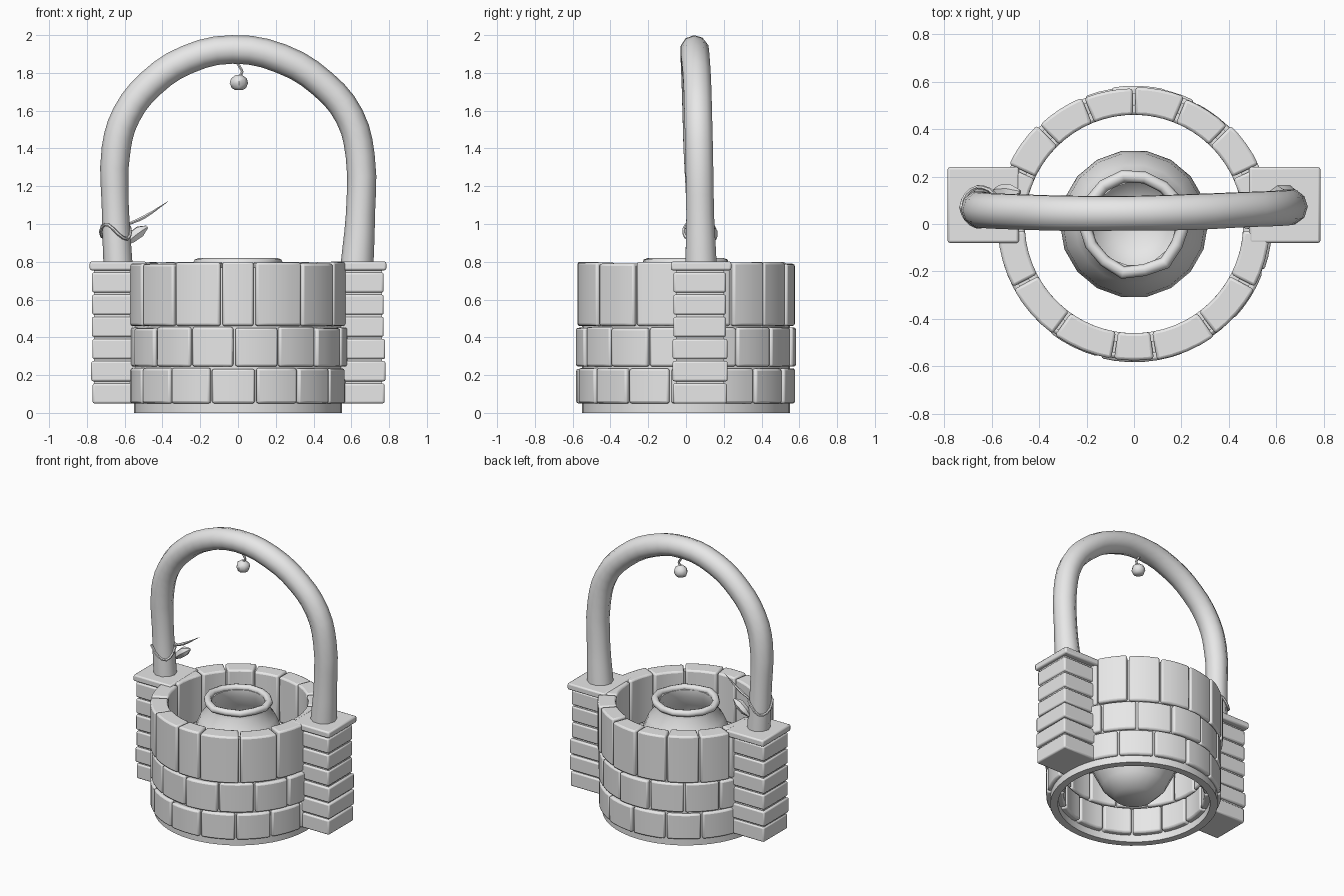
import bpy, bmesh, math, random
from mathutils import Vector

random.seed(4)
cube = bpy.data.objects.get("Cube")
if cube:
    bpy.data.objects.remove(cube, do_unlink=True)

grey = bpy.data.materials.new("pale_stone_grey")
grey.use_nodes = True
grey.diffuse_color = (0.8, 0.8, 0.8, 1)
grey.node_tree.nodes["Principled BSDF"].inputs["Base Color"].default_value = (0.8, 0.8, 0.8, 1)


def finish(name, bm, bevel=0, angle=35):
    bmesh.ops.recalc_face_normals(bm, faces=bm.faces)
    mesh = bpy.data.meshes.new(name)
    bm.to_mesh(mesh)
    bm.free()
    mesh.materials.append(grey)
    obj = bpy.data.objects.new(name, mesh)
    bpy.context.collection.objects.link(obj)
    if bevel:
        mod = obj.modifiers.new("worn_edges", "BEVEL")
        mod.width, mod.segments = bevel, 2
        mod.limit_method, mod.angle_limit = "ANGLE", math.radians(40)
    smooth(obj, angle)
    return obj


def smooth(obj, angle):
    bpy.ops.object.select_all(action="DESELECT")
    obj.select_set(True)
    bpy.context.view_layer.objects.active = obj
    bpy.ops.object.shade_smooth_by_angle(angle=math.radians(angle))


def lathe(name, profile, steps, closed=False, angle=50, wobble=0):
    """Spin an (r, z) profile round the z axis."""
    bm = bmesh.new()
    rings = []
    for i in range(steps):
        a = math.tau * i / steps
        k = 1 + random.uniform(-wobble, wobble)
        rings.append([bm.verts.new((r * k * math.cos(a), r * k * math.sin(a), z)) for r, z in profile])
    count = len(profile)
    for i in range(steps):
        p, q = rings[i], rings[(i + 1) % steps]
        for j in range(count if closed else count - 1):
            k = (j + 1) % count
            bm.faces.new((p[j], p[k], q[k], q[j]))
    if not closed:
        for j in (0, -1):
            bm.faces.new([ring[j] for ring in rings])
    return finish(name, bm, angle=angle)


def curved_stone(bm, start, end, z0, z1, outer, inner=0.46, steps=4):
    """Wall stone between two bearings in degrees, measured from the front."""
    rings = []
    for i in range(steps + 1):
        a = math.radians(start + (end - start) * i / steps)
        rings.append([bm.verts.new((r * math.sin(a), -r * math.cos(a), z))
                      for r, z in ((inner, z0), (outer, z0), (outer, z1), (inner, z1))])
    for p, q in zip(rings, rings[1:]):
        for j in range(4):
            k = (j + 1) % 4
            bm.faces.new((p[j], p[k], q[k], q[j]))
    bm.faces.new(rings[0])
    bm.faces.new(rings[-1])


def stone_row(name, joints, z0, z1, jitter):
    bm = bmesh.new()
    for a, b in zip(joints, joints[1:]):
        curved_stone(bm, a + 0.6, b - 0.6, z0, z1 - random.uniform(0, jitter),
                     0.575 + random.uniform(-0.006, 0.008))
    return finish(name, bm, bevel=0.012)


def box(bm, low, high):
    made = bmesh.ops.create_cube(bm, size=1)["verts"]
    for v in made:
        v.co = Vector([lo + (hi - lo) * (c + 0.5) for lo, hi, c in zip(low, high, v.co)])


def tube(name, points, depth, sides=3, curve_steps=3):
    """Round tube through (x, y, z, thickness) points."""
    curve = bpy.data.curves.new(name, "CURVE")
    curve.dimensions = "3D"
    curve.bevel_depth, curve.bevel_resolution = depth, sides
    curve.use_fill_caps = True
    curve.resolution_u = curve_steps
    spline = curve.splines.new("BEZIER")
    spline.bezier_points.add(len(points) - 1)
    for bp, (x, y, z, r) in zip(spline.bezier_points, points):
        bp.co, bp.radius = (x, y, z), r
        bp.handle_left_type = bp.handle_right_type = "AUTO"
    curve.materials.append(grey)
    obj = bpy.data.objects.new(name, curve)
    bpy.context.collection.objects.link(obj)
    bpy.ops.object.select_all(action="DESELECT")
    obj.select_set(True)
    bpy.context.view_layer.objects.active = obj
    bpy.ops.object.convert(target="MESH")
    smooth(bpy.context.view_layer.objects.active, 50)


# Round wall: mortar shell and three courses of stones
lathe("mortar_shell", [(0.5, 0), (0.55, 0), (0.55, 0.77), (0.5, 0.77)], 48, closed=True)
stone_row("bottom_stones", [9.5 + 24 * i for i in range(16)], 0.05, 0.238, 0.006)
stone_row("middle_stones", [-2 + 24 * i for i in range(16)], 0.245, 0.455, 0.006)
half = [9, 36, 62, 87, 115, 136, 158]
top_joints = [-a for a in reversed(half)] + half
stone_row("top_stones", [-180] + top_joints + [180], 0.46, 0.8, 0.012)

# Side pillars of stacked slabs with a cap
for side, name in ((-1, "right_pillar"), (1, "left_pillar")):
    bm = bmesh.new()

    def slab(x0, x1, y0, y1, z0, z1):
        xs = sorted((side * x0, side * x1))
        box(bm, (xs[0], y0, z0), (xs[1], y1, z1))

    for i in range(6):
        z = 0.05 + 0.1175 * i
        d = random.uniform(0, 0.012)
        slab(0.5, 0.782 - d, -0.072 + d / 2, 0.222 - d, z, z + 0.106)
    slab(0.485, 0.785, -0.08, 0.24, 0.755, 0.801)
    finish(name, bm, bevel=0.01)
    bm = bmesh.new()
    slab(0.52, 0.762, -0.052, 0.2, 0.06, 0.77)
    finish(name + "_core", bm)

# Clay jar inside the wall, with a thick rolled rim
lathe("jar", [(0.13, 0.05), (0.21, 0.13), (0.28, 0.27), (0.312, 0.43), (0.3, 0.56), (0.25, 0.68),
              (0.2, 0.745), (0.2, 0.79), (0.175, 0.79), (0.175, 0.74), (0.22, 0.66), (0.27, 0.55),
              (0.28, 0.43), (0.25, 0.27), (0.18, 0.15), (0.1, 0.08)], 18)
rim = [(0.205 + 0.026 * math.cos(math.tau * i / 8), 0.795 + 0.024 * math.sin(math.tau * i / 8))
       for i in range(8)]
lathe("jar_rim", rim, 14, closed=True, angle=60, wobble=0.03)

# Bent wooden arch
tube("arch", [(-0.635, 0.075, 0.78, 1.0), (-0.65, 0.07, 1.1, 0.93), (-0.645, 0.06, 1.4, 1.0),
              (-0.59, 0.055, 1.58, 1.0), (-0.46, 0.05, 1.745, 1.0), (-0.27, 0.045, 1.87, 1.0),
              (-0.03, 0.045, 1.924, 0.98), (0.23, 0.05, 1.875, 1.02), (0.45, 0.06, 1.74, 1.0),
              (0.59, 0.065, 1.57, 1.0), (0.647, 0.07, 1.36, 1.0), (0.648, 0.075, 1.05, 1.0),
              (0.63, 0.08, 0.78, 1.13)], 0.077)

# Small bell hanging on a hook
bell = lathe("bell", [(0.02, -0.04), (0.036, -0.03), (0.046, -0.005), (0.04, 0.02), (0.015, 0.04)],
             8, wobble=0.08)
bell.location = (0.005, 0.05, 1.75)
tube("bell_hook", [(0.005, 0.05, 1.78, 1), (0.022, 0.05, 1.805, 1), (0.01, 0.05, 1.83, 1),
                   (-0.008, 0.05, 1.86, 1)], 0.008, 1)

# Vine collar, pod and blade on the right post
ring = []
for i in range(10):
    a = math.tau * i / 9
    ring.append((-0.647 + 0.078 * math.cos(a), 0.072 + 0.082 * math.sin(a),
                 0.96 + 0.04 * math.sin(a * 2), 1))
tube("vine_collar", ring, 0.009, 1, 2)
tube("pod", [(-0.6, 0.13, 0.89, 0.3), (-0.565, 0.135, 0.925, 1), (-0.52, 0.135, 0.96, 1.1),
             (-0.48, 0.135, 0.985, 0.3)], 0.03, 1)
tube("twig", [(-0.58, 0.1, 1.0, 1), (-0.5, 0.095, 1.035, 1.3), (-0.37, 0.085, 1.12, 0.15)], 0.008, 1)
